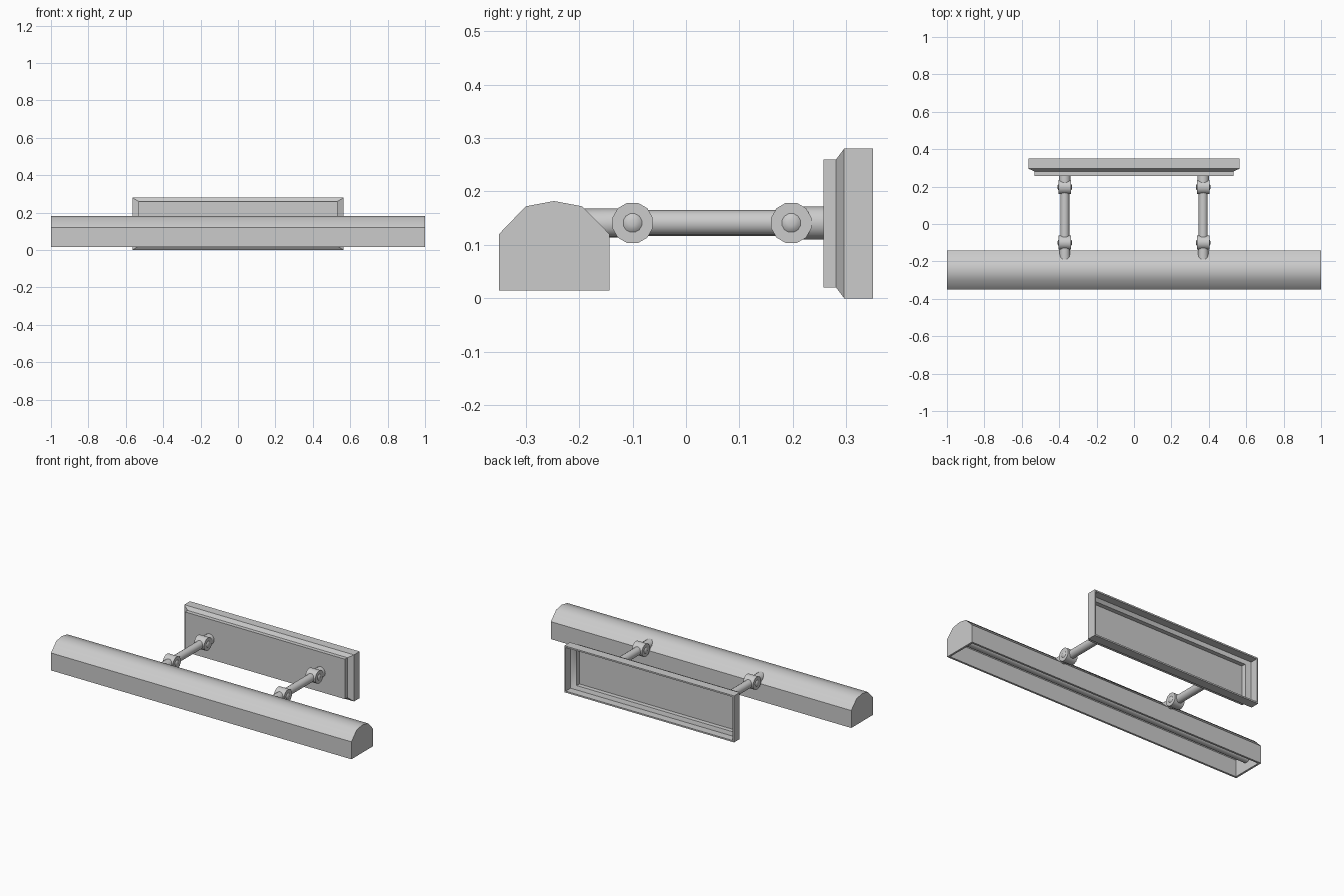
import bpy, bmesh, math
from mathutils import Vector

if "Cube" in bpy.data.objects:
    bpy.data.objects.remove(bpy.data.objects["Cube"])


def finish(name, bm, wall=0):
    bmesh.ops.recalc_face_normals(bm, faces=bm.faces)
    mesh = bpy.data.meshes.new(name)
    bm.to_mesh(mesh)
    bm.free()
    ob = bpy.data.objects.new(name, mesh)
    bpy.context.collection.objects.link(ob)
    bpy.ops.object.select_all(action='DESELECT')
    ob.select_set(True)
    bpy.context.view_layer.objects.active = ob
    if wall:
        m = ob.modifiers.new("wall", 'SOLIDIFY')
        m.thickness = wall
        m.offset = -1
        m.use_even_offset = True
        bpy.ops.object.modifier_apply(modifier=m.name)
    bpy.ops.object.shade_smooth_by_angle(angle=math.radians(40))
    return ob


def loft(name, rings, cap_start=True, cap_end=True, open_index=None, wall=0):
    """Skin a list of equal-length point rings; open_index leaves one side out."""
    bm = bmesh.new()
    vr = [[bm.verts.new(p) for p in r] for r in rings]
    n = len(vr[0])
    for a, b in zip(vr, vr[1:]):
        for i in range(n):
            if i != open_index:
                j = (i + 1) % n
                bm.faces.new((a[i], a[j], b[j], b[i]))
    if cap_start:
        bm.faces.new(vr[0][::-1])
    if cap_end:
        bm.faces.new(vr[-1])
    # orient outward before thickening: closed temporarily across the opening
    lid = None
    if open_index is not None:
        k, j = open_index, (open_index + 1) % n
        lid = bm.faces.new((vr[0][k], vr[0][j], vr[-1][j], vr[-1][k]))
    elif not cap_start:
        lid = bm.faces.new(vr[0][::-1])
    bmesh.ops.recalc_face_normals(bm, faces=bm.faces)
    if lid:
        bmesh.ops.delete(bm, geom=[lid], context='FACES_ONLY')
        mesh_ob = finish_open(name, bm, wall)
        return mesh_ob
    return finish(name, bm, wall)


def finish_open(name, bm, wall):
    # keep the normals already set by the closed form
    keep = bmesh.ops.recalc_face_normals
    mesh_bm = bm
    return finish(name, mesh_bm, wall)


def ring_y(x, y, z, r, n=16):
    return [Vector((x + r * math.cos(2 * math.pi * i / n), y,
                    z + r * math.sin(2 * math.pi * i / n))) for i in range(n)]


def ring_x(x, y, z, r, n=12):
    return [Vector((x, y + r * math.cos(2 * math.pi * (i + .5) / n),
                    z + r * math.sin(2 * math.pi * (i + .5) / n))) for i in range(n)]


# Long shade, open underneath
profile = [(-.35, .015), (-.35, .12), (-.30, .172), (-.247, .182),
           (-.194, .172), (-.143, .12), (-.143, .015)]
loft("lamp_shade", [[(x, y, z) for y, z in profile] for x in (-1, 1)],
     open_index=6, wall=.012)

# Tube bulb inside the shade
loft("tube_bulb", [ring_x(x, -.247, .085, .026, 16) for x in (-.985, .985)])

# Hollow wall plate with bevelled border, open at the back
steps = [(.35, .565, .14), (.296, .565, .14), (.281, .532, .12), (.257, .532, .12)]
loft("wall_plate", [[(-w, y, .14 - h), (w, y, .14 - h), (w, y, .14 + h), (-w, y, .14 + h)]
                    for y, w, h in steps], cap_start=False, wall=.009)

# Pair of arms with pivots
Z = .141
for side, sx in (("left", -1), ("right", 1)):
    x = sx * .37
    loft(side + "_arm", [ring_y(x, y, Z, .024) for y in (-.1, .197)])
    loft(side + "_plate_stub", [ring_y(x, y, Z, .031) for y in (.197, .259)])
    # Stub whose end is trimmed to the sloping back of the shade
    end = ring_y(x, 0, Z, .027)
    for p in end:
        p.y = -.145 - max(0, p.z - .12) * .98
    loft(side + "_shade_stub", [ring_y(x, -.1, Z, .027), end])
    for where, y in (("front", -.1), ("back", .197)):
        loft(f"{side}_{where}_pivot", [ring_x(x + d, y, Z, .039) for d in (-.033, .033)])
        # Domed pin through the pivot
        loft(f"{side}_{where}_pin", [ring_x(x + d, y, Z, r) for d, r in
             ((-.039, .006), (-.037, .013), (-.033, .018),
              (.033, .018), (.037, .013), (.039, .006))])
